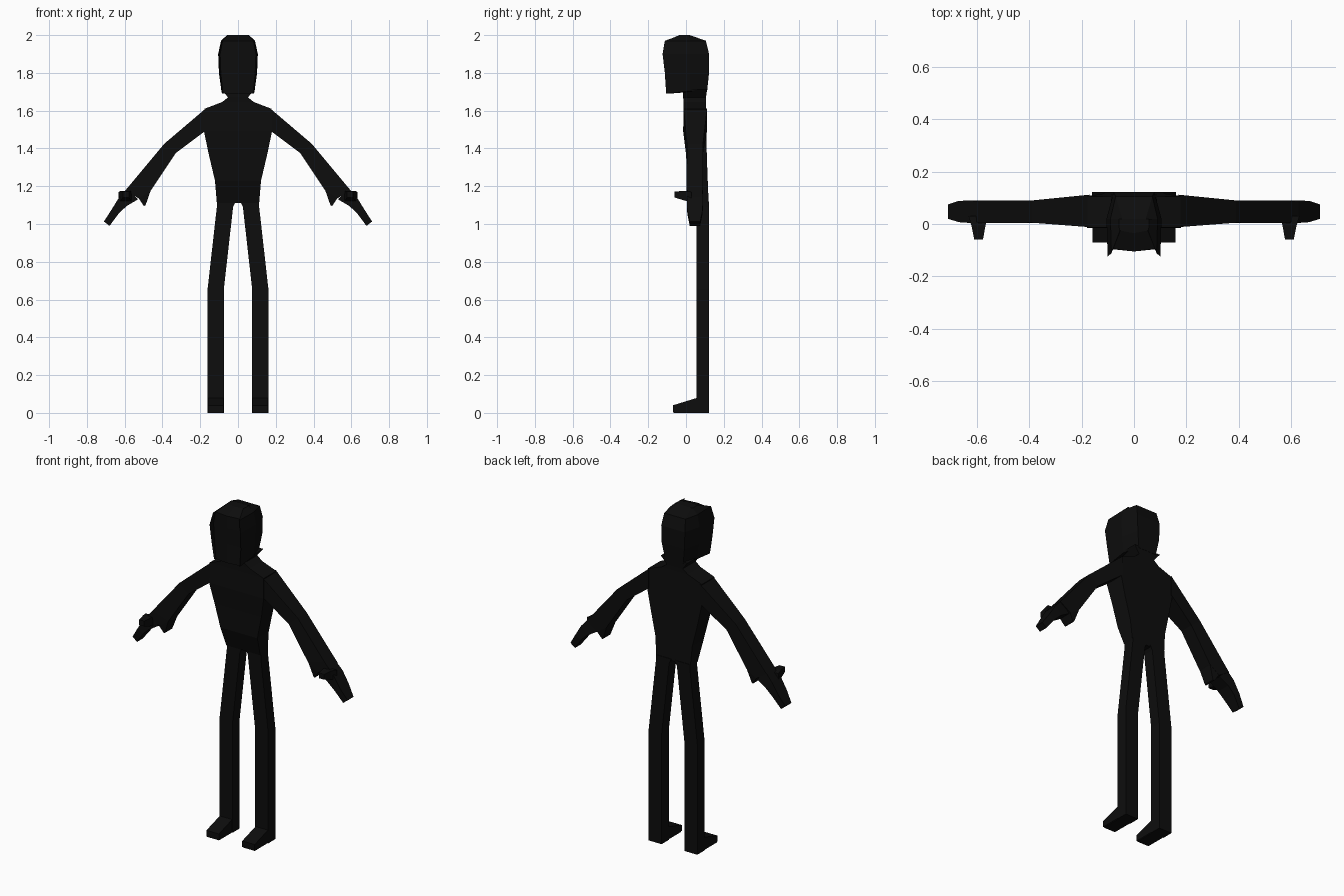
import bpy, bmesh

black = bpy.data.materials.new("soft_black")
black.diffuse_color = (0.004, 0.004, 0.004, 1)


def loft(name, rings):
    """Skin a closed, flat-shaded tube through rings of equal point count."""
    bm = bmesh.new()
    vs = [[bm.verts.new(p) for p in r] for r in rings]
    n = len(vs[0])
    for a, b in zip(vs, vs[1:]):
        for i in range(n):
            j = (i + 1) % n
            bm.faces.new((a[i], a[j], b[j], b[i]))
    bm.faces.new(vs[0])
    bm.faces.new(vs[-1])
    bmesh.ops.recalc_face_normals(bm, faces=bm.faces)
    me = bpy.data.meshes.new(name)
    bm.to_mesh(me)
    bm.free()
    me.materials.append(black)
    ob = bpy.data.objects.new(name, me)
    bpy.context.collection.objects.link(ob)


def flat_ring(x0, x1, y0, y1, z):
    return [(x0, y0, z), (x1, y0, z), (x1, y1, z), (x0, y1, z)]


def limb_ring(s, top, low, y0, y1):
    """Cross-section between an upper and a lower outline point (x, z)."""
    return [(s * top[0], y0, top[1]), (s * top[0], y1, top[1]),
            (s * low[0], y1, low[1]), (s * low[0], y0, low[1])]


# Torso, shoulders and neck: height, half width, front, back
torso = [(1.11, 0.112, 0.05, 0.12), (1.23, 0.122, 0.008, 0.115),
         (1.37, 0.155, 0.0, 0.11), (1.49, 0.18, -0.015, 0.108),
         (1.61, 0.178, -0.013, 0.106), (1.645, 0.085, -0.013, 0.105),
         (1.67, 0.053, -0.015, 0.106), (1.715, 0.088, -0.015, 0.112)]
loft("torso", [flat_ring(-w, w, a, b, z) for z, w, a, b in torso])

# Hooded head: height, half width, rim front, face front, back, back half width
head = [(1.705, 0.088, -0.105, -0.105, 0.112, 0.06),
        (1.80, 0.101, -0.112, -0.103, 0.122, 0.075),
        (1.90, 0.105, -0.124, -0.105, 0.122, 0.078),
        (1.97, 0.09, -0.112, -0.105, 0.105, 0.07),
        (2.00, 0.058, -0.03, -0.035, 0.02, 0.045)]
rings = []
for z, w, rim, face, back, bw in head:
    half = [(w * 0.9, face + 0.01), (w * 0.96, rim), (w, 0.02), (bw, back)]
    ring = [(0, face)] + half + [(-x, y) for x, y in reversed(half)]
    # the chin dips a little below the hood
    rings.append([(x, y, z - (0.015 if z < 1.75 and y < -0.08 else 0)) for x, y in ring])
loft("hooded_head", rings)

for s, side in ((1, "left"), (-1, "right")):
    # Trouser leg
    legs = [(1.12, 0.012, 0.112), (1.09, 0.026, 0.112), (0.655, 0.075, 0.161), (0, 0.075, 0.161)]
    loft(side + "_leg", [flat_ring(s * a, s * b, 0.055, 0.123, z) for z, a, b in legs])
    # Wedge foot
    foot = [(0.06, 0.08), (-0.07, 0.04)]
    loft(side + "_foot", [[(s * 0.077, y, 0.005), (s * 0.159, y, 0.005),
                           (s * 0.159, y, h), (s * 0.077, y, h)] for y, h in foot])
    # Sleeve with a drooping cuff
    loft(side + "_sleeve", [
        limb_ring(s, (0.17, 1.612), (0.17, 1.495), -0.012, 0.112),
        limb_ring(s, (0.39, 1.425), (0.33, 1.375), 0.005, 0.09),
        limb_ring(s, (0.565, 1.215), (0.46, 1.18), 0.003, 0.09),
        limb_ring(s, (0.595, 1.18), (0.525, 1.135), 0.003, 0.09)])
    loft(side + "_cuff_point", [
        limb_ring(s, (0.535, 1.19), (0.45, 1.20), 0.004, 0.089),
        limb_ring(s, (0.525, 1.135), (0.463, 1.175), 0.004, 0.089),
        limb_ring(s, (0.498, 1.095), (0.49, 1.098), 0.012, 0.08)])
    # Mitten hand
    loft(side + "_hand", [
        limb_ring(s, (0.585, 1.19), (0.53, 1.13), 0.008, 0.086),
        limb_ring(s, (0.628, 1.143), (0.59, 1.095), 0.004, 0.09),
        limb_ring(s, (0.67, 1.075), (0.632, 1.055), 0.007, 0.088),
        limb_ring(s, (0.71, 1.013), (0.68, 0.99), 0.02, 0.075)])
    # Forward-pointing thumb
    thumb = [(0.03, 0.56, 0.632, 1.115, 1.17), (-0.01, 0.568, 0.62, 1.125, 1.175),
             (-0.06, 0.577, 0.61, 1.14, 1.172)]
    loft(side + "_thumb", [[(s * a, y, l), (s * b, y, l), (s * b, y, h), (s * a, y, h)]
                           for y, a, b, l, h in thumb])
    # Sole reaching down to the floor
    loft(side + "_sole", [flat_ring(s * 0.079, s * 0.157, -0.066, 0.06, z) for z in (0.0, 0.008)])
